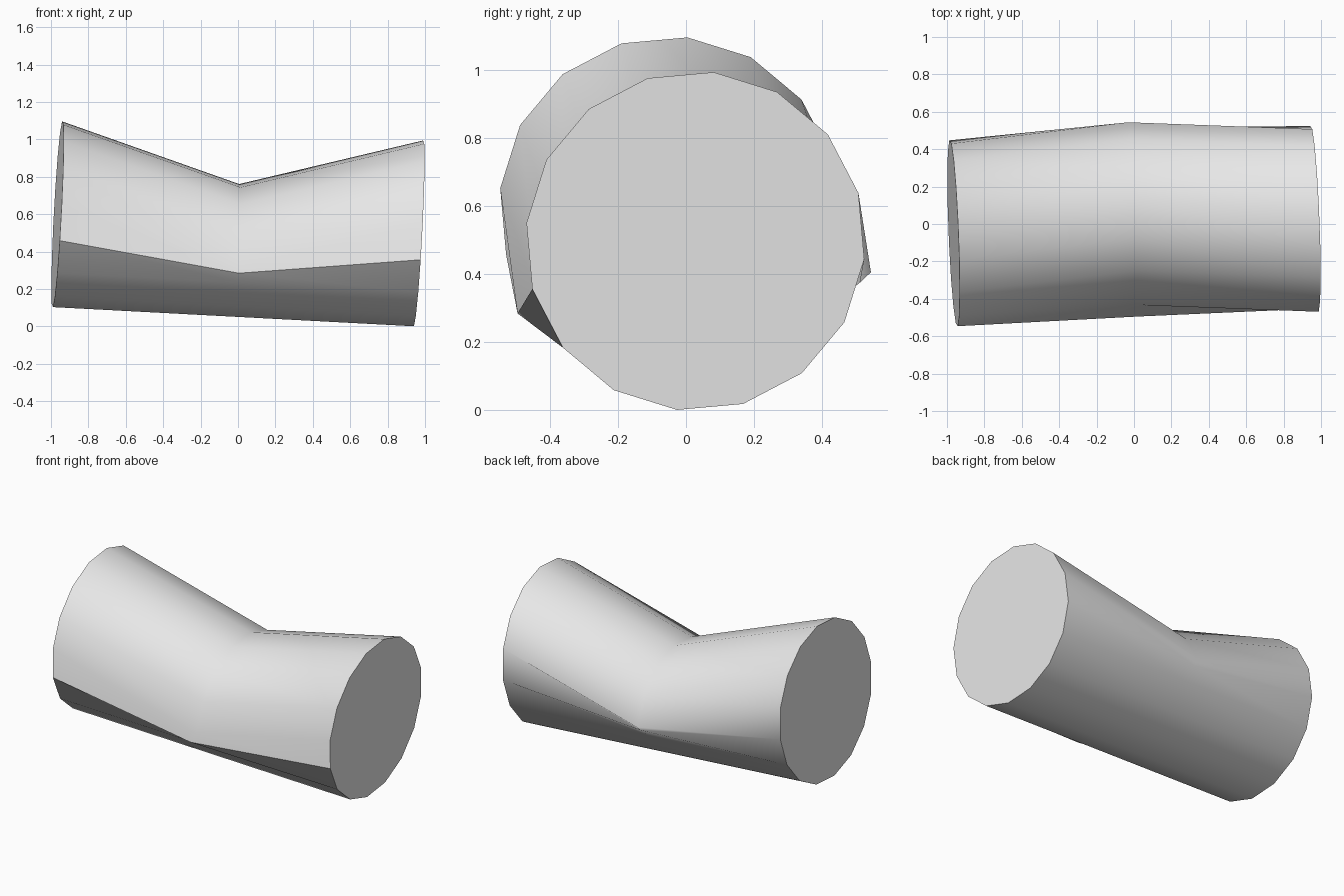
import bpy, bmesh, math
from mathutils import Vector, Matrix

cube = bpy.data.objects.get("Cube")
if cube:
    bpy.data.objects.remove(cube, do_unlink=True)

SIDES = 16
RADIUS = 0.5
HALF_LENGTH = 0.967

# Slightly tilted frame: tube axis, side and up directions
axis = Vector((1, 0.04, -0.053)).normalized()
up = Vector((0, -0.09, 0.996))
up = (up - axis * up.dot(axis)).normalized()
side = up.cross(axis)
frame = Matrix((axis, side, up)).transposed().to_4x4()
frame.translation = Vector((0, -0.011, 0.549))


def dent(co):
    """Push the upper half of the middle ring down, with its rim folding over."""
    if co.z > 0:
        return co + Vector((0, 0.05, -0.29))
    if co.z > -0.15:
        return Vector((co.x, co.y * 1.032, co.z - 0.122))
    return co


bm = bmesh.new()


def ring(x, dented=False):
    verts = []
    for i in range(SIDES):
        a = 2 * math.pi * (i + 0.5) / SIDES
        co = Vector((x, RADIUS * math.cos(a), RADIUS * math.sin(a)))
        verts.append(bm.verts.new(dent(co) if dented else co))
    return verts


# Three rings joined by walls, with a flat cap at each end
rings = [ring(-HALF_LENGTH), ring(0, True), ring(HALF_LENGTH)]
for a, b in zip(rings, rings[1:]):
    for i in range(SIDES):
        j = (i + 1) % SIDES
        bm.faces.new((a[i], a[j], b[j], b[i]))
bm.faces.new(rings[0])
bm.faces.new(rings[-1])
bmesh.ops.recalc_face_normals(bm, faces=bm.faces)
bm.transform(frame)

mesh = bpy.data.meshes.new("dented_cylinder")
bm.to_mesh(mesh)
bm.free()
body = bpy.data.objects.new("dented_cylinder", mesh)
bpy.context.collection.objects.link(body)

# Plain grey finish
grey = bpy.data.materials.new("light_grey")
grey.use_nodes = True
grey.diffuse_color = (0.8, 0.8, 0.8, 1)
grey.node_tree.nodes["Principled BSDF"].inputs["Base Color"].default_value = (0.8, 0.8, 0.8, 1)
mesh.materials.append(grey)

bpy.ops.object.select_all(action='DESELECT')
body.select_set(True)
bpy.context.view_layer.objects.active = body
bpy.ops.object.shade_smooth_by_angle(angle=math.radians(40))
